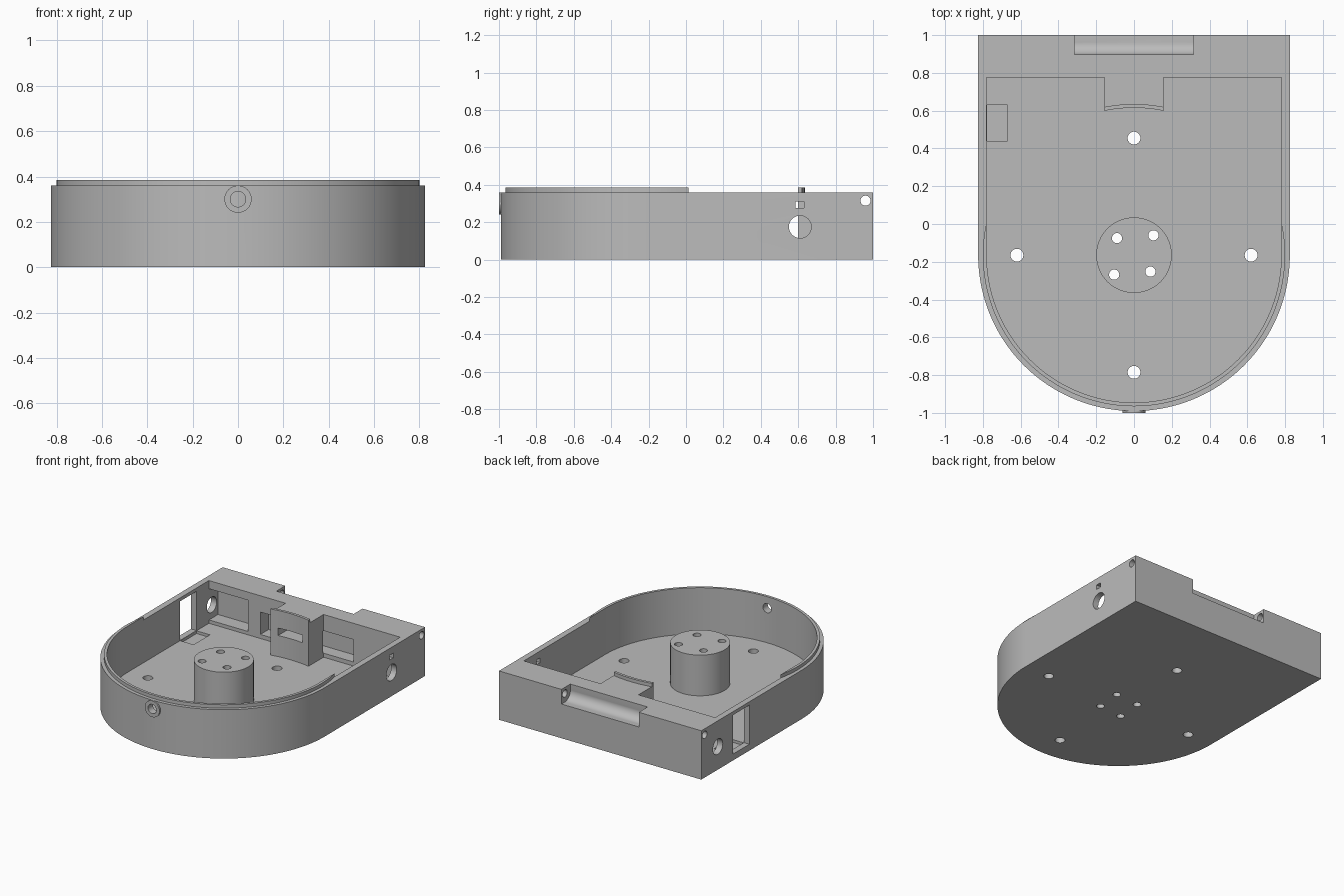
import bpy, bmesh
from math import pi, sin, cos, asin, acos
from mathutils import Matrix, Vector

if "Cube" in bpy.data.objects:
    bpy.data.objects.remove(bpy.data.objects["Cube"], do_unlink=True)

grey = bpy.data.materials.new("plain_grey")
grey.use_nodes = True
COLOUR = (0.5, 0.5, 0.5, 1)
grey.diffuse_color = COLOUR
grey.node_tree.nodes["Principled BSDF"].inputs["Base Color"].default_value = COLOUR

CY = -0.165               # centre of the rounded front
OUTER, LIP, INNER = 0.825, 0.80, 0.78
HEIGHT, FLOOR, LIP_TOP, PILLAR_TOP = 0.36, 0.045, 0.385, 0.345
BACK = 0.775              # rear wall of the cavity
TONGUE = 0.155            # half width of the tongue


def finish(bm, name):
    bmesh.ops.recalc_face_normals(bm, faces=bm.faces)
    mesh = bpy.data.meshes.new(name)
    bm.to_mesh(mesh)
    bm.free()
    mesh.materials.append(grey)
    ob = bpy.data.objects.new(name, mesh)
    bpy.context.collection.objects.link(ob)
    return ob


def arc(r, a, b, n):
    return [(r * cos(a + (b - a) * i / n), CY + r * sin(a + (b - a) * i / n))
            for i in range(n + 1)]


def prism(name, outline, z0, z1):
    bm = bmesh.new()
    face = bm.faces.new([bm.verts.new((x, y, z0)) for x, y in outline])
    new = bmesh.ops.extrude_face_region(bm, geom=[face])["geom"]
    bmesh.ops.translate(bm, vec=(0, 0, z1 - z0),
                        verts=[v for v in new if isinstance(v, bmesh.types.BMVert)])
    return finish(bm, name)


def box(name, x0, x1, y0, y1, z0, z1):
    return prism(name, [(x0, y0), (x1, y0), (x1, y1), (x0, y1)], z0, z1)


def rod(name, start, end, r, n=32):
    a, b = Vector(start), Vector(end)
    turn = (b - a).to_track_quat('Z', 'Y').to_matrix().to_4x4()
    bm = bmesh.new()
    bmesh.ops.create_cone(bm, cap_ends=True, segments=n, radius1=r, radius2=r,
                          depth=(b - a).length,
                          matrix=Matrix.Translation((a + b) / 2) @ turn)
    return finish(bm, name)


def cut(ob, cutters):
    bpy.context.view_layer.objects.active = ob
    for c in cutters:
        mod = ob.modifiers.new("cut", 'BOOLEAN')
        mod.operation, mod.solver, mod.object = 'DIFFERENCE', 'EXACT', c
        bpy.ops.object.modifier_apply(modifier=mod.name)
        bpy.data.objects.remove(c, do_unlink=True)


# Housing: straight sides with a rounded front
housing = prism("housing", arc(OUTER, pi, 2 * pi, 96) + [(OUTER, 1), (-OUTER, 1)], 0, HEIGHT)

# Cavity, leaving a tongue with a concave front at the rear wall
half = asin(TONGUE / INNER)
cavity = (arc(INNER, pi, 2 * pi, 96) + [(INNER, BACK), (TONGUE, BACK)]
          + arc(INNER, pi / 2 - half, pi / 2 + half, 12)
          + [(-TONGUE, BACK), (-INNER, BACK)])
cutters = [prism("cavity", cavity, FLOOR, 0.5)]

# Pockets under the rear deck, tongue slot, side window and floor recess
cutters += [
    box("side_pocket", -0.779, -0.46, 0.77, 0.88, 0.07, 0.3),
    box("rear_pocket", -0.36, 0.4, 0.77, 0.87, 0.075, 0.24),
    box("tongue_slot", -0.1, 0.1, 0.55, 0.8, 0.2, 0.255),
    box("side_window", -0.9, -0.7, 0.44, 0.63, FLOOR + 0.002, 0.335),
    box("floor_recess", -0.779, -0.67, 0.44, 0.63, 0.025, 0.1),
    box("small_slot", 0.7, 0.9, 0.585, 0.63, 0.275, 0.31),
]

# Rear hinge groove and pin hole
cutters += [
    rod("groove", (-0.315, 0.96, 0.315), (0.315, 0.96, 0.315), 0.063, 48),
    box("groove_top", -0.315, 0.315, 0.897, 1.1, 0.315, 0.5),
    box("groove_back", -0.315, 0.315, 0.96, 1.1, 0.252, 0.5),
    rod("pin_hole", (-1, 0.96, 0.315), (1, 0.96, 0.315), 0.027),
]

# Cable holes and front hole
cutters += [
    rod("left_hole", (0.7, 0.61, 0.175), (0.9, 0.61, 0.175), 0.06),
    rod("right_hole", (-0.9, 0.807, 0.17), (-0.7, 0.807, 0.17), 0.057),
    rod("front_hole", (0, -1.1, 0.3), (0, -0.9, 0.3), 0.034),
]

# Floor screw holes
for x, y in [(0.62, CY), (-0.62, CY), (0, CY + 0.62), (0, CY - 0.62)]:
    cutters.append(rod("floor_hole", (x, y, -0.1), (x, y, 0.1), 0.034))


def pillar_holes():
    spots = [(-0.09, -0.075), (0.103, -0.06), (-0.105, -0.268), (0.087, -0.252)]
    return [rod("pillar_hole", (x, y, -0.1), (x, y, 0.5), 0.027) for x, y in spots]


cut(housing, cutters + pillar_holes())

# Central pillar
pillar = rod("pillar", (0, CY, FLOOR - 0.01), (0, CY, PILLAR_TOP), 0.2, 64)
cut(pillar, pillar_holes())

# Raised lips on the rim and the tongue
a = acos(INNER / LIP)
rim_lip = prism("rim_lip", arc(LIP, pi - a, 2 * pi + a, 96) + arc(INNER, 2 * pi, pi, 96),
                HEIGHT - 0.001, LIP_TOP)
b = asin(TONGUE / LIP)
tongue_lip = prism("tongue_lip", arc(LIP, pi / 2 - b, pi / 2 + b, 12)
                   + arc(INNER, pi / 2 + half, pi / 2 - half, 12), HEIGHT - 0.001, LIP_TOP)

# Ring around the front hole
front_ring = rod("front_ring", (0, -1, 0.3), (0, -0.96, 0.3), 0.06, 48)
cut(front_ring, [rod("ring_hole", (0, -1.1, 0.3), (0, -0.9, 0.3), 0.034)])

# Smooth shading with sharp edges kept
bpy.ops.object.select_all(action='DESELECT')
for ob in (housing, pillar, rim_lip, tongue_lip, front_ring):
    ob.select_set(True)
bpy.context.view_layer.objects.active = housing
bpy.ops.object.shade_smooth_by_angle(angle=0.5)
